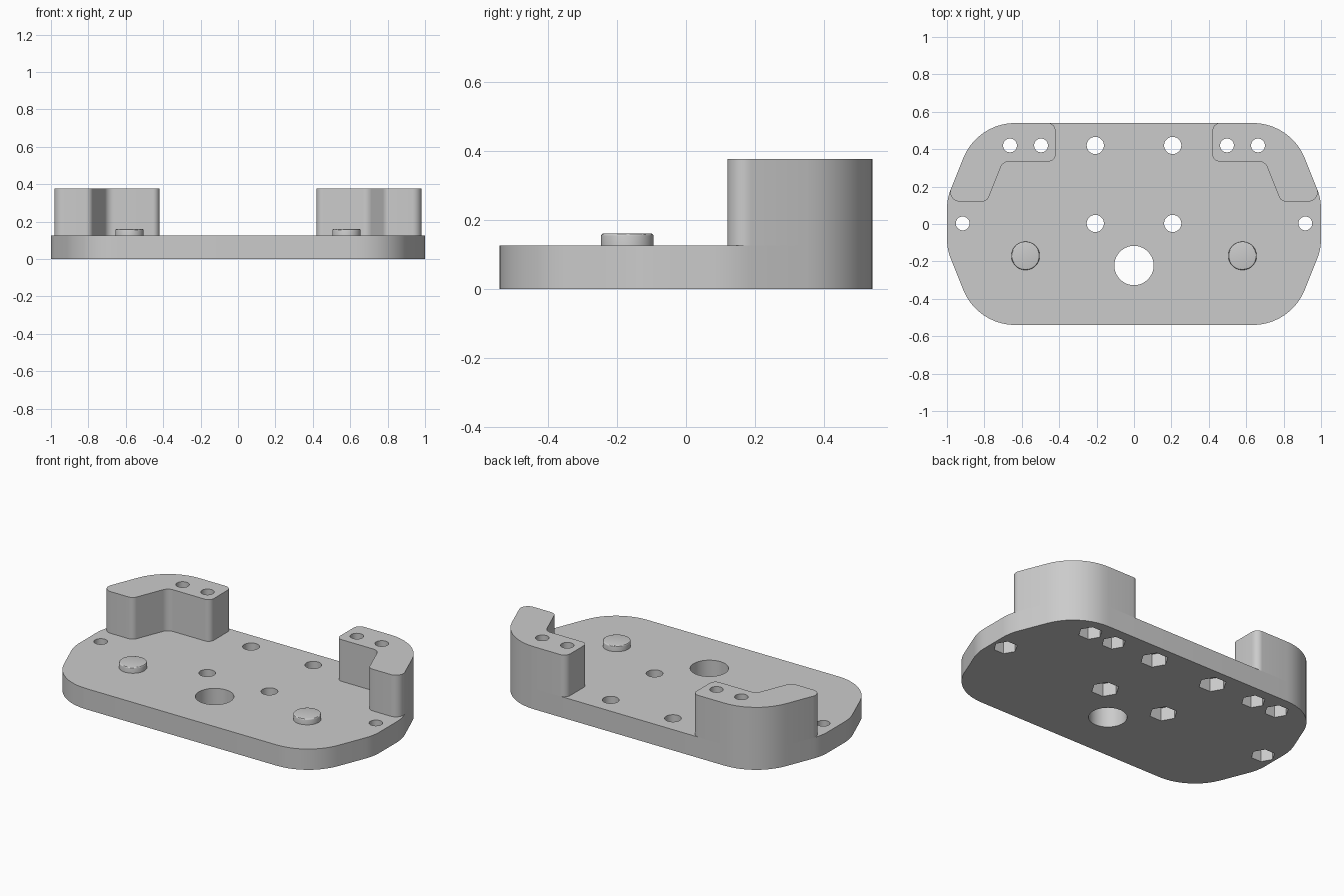
import bpy, bmesh, math
from mathutils import Vector

cube = bpy.data.objects.get("Cube")
if cube:
    bpy.data.objects.remove(cube, do_unlink=True)

grey = bpy.data.materials.new("plain grey")
grey.use_nodes = True
grey.diffuse_color = (0.6, 0.6, 0.6, 1)
grey.node_tree.nodes["Principled BSDF"].inputs["Base Color"].default_value = (0.6, 0.6, 0.6, 1)

PLATE_TOP, POST_TOP, PEG_TOP = 0.125, 0.376, 0.16


def fillet(corners, steps=10):
    """Round each (x, y, radius) corner of a polygon with an arc."""
    out = []
    for i, (x, y, r) in enumerate(corners):
        p = Vector((x, y))
        a = (Vector(corners[i - 1][:2]) - p).normalized()
        b = (Vector(corners[(i + 1) % len(corners)][:2]) - p).normalized()
        half = a.angle(b) / 2
        centre = p + (a + b).normalized() * r / math.sin(half)
        start = p + a * r / math.tan(half) - centre
        end = p + b * r / math.tan(half) - centre
        sweep = start.angle(end)
        for k in range(steps + 1):
            t = k / steps
            out.append(centre + (start * math.sin((1 - t) * sweep)
                                 + end * math.sin(t * sweep)) / math.sin(sweep))
    return out


def circle(x, y, r, sides):
    return [Vector((x + r * math.cos(math.tau * k / sides),
                    y + r * math.sin(math.tau * k / sides))) for k in range(sides)]


def extrude(name, outlines, low, high):
    """Make one object of upright prisms from flat outlines."""
    bm = bmesh.new()
    for outline in outlines:
        face = bm.faces.new([bm.verts.new((p.x, p.y, low)) for p in outline])
        new = bmesh.ops.extrude_face_region(bm, geom=[face])["geom"]
        moved = [v for v in new if isinstance(v, bmesh.types.BMVert)]
        bmesh.ops.translate(bm, verts=moved, vec=(0, 0, high - low))
    bmesh.ops.recalc_face_normals(bm, faces=bm.faces)
    mesh = bpy.data.meshes.new(name)
    bm.to_mesh(mesh)
    bm.free()
    mesh.materials.append(grey)
    obj = bpy.data.objects.new(name, mesh)
    bpy.context.collection.objects.link(obj)
    return obj


def activate(obj):
    bpy.ops.object.select_all(action="DESELECT")
    obj.select_set(True)
    bpy.context.view_layer.objects.active = obj


def cut(obj, cutter):
    activate(obj)
    mod = obj.modifiers.new("holes", "BOOLEAN")
    mod.operation, mod.solver, mod.object = "DIFFERENCE", "EXACT", cutter
    bpy.ops.object.modifier_apply(modifier=mod.name)


def smooth(obj):
    activate(obj)
    bpy.ops.object.shade_smooth_by_angle(angle=math.radians(30))


# Rounded eight-sided base plate
quarter = [(1, 0.135, 0.3), (0.838, 0.54, 0.3)]
right_half = [(x, -y, r) for x, y, r in reversed(quarter)] + quarter
outline = right_half + [(-x, -y, r) for x, y, r in right_half]
plate = extrude("base_plate", [fillet(outline)], 0, PLATE_TOP)

# Angled corner posts, flush with the plate edge
post_corners = [(0.42, 0.54, 0.04), (0.42, 0.335, 0.035), (0.70, 0.335, 0.05),
                (0.786, 0.12, 0.04), (1.006, 0.12, 0.05), (0.838, 0.54, 0.3)]
posts = [extrude(name, [fillet([(s * x, y, r) for x, y, r in post_corners])],
                 PLATE_TOP, POST_TOP)
         for s, name in ((1, "left_corner_post"), (-1, "right_corner_post"))]

# Screw holes, with six-sided nut pockets underneath, and the central hole
screws = [(0.207, 0.42, 0.046, 0.078), (0.207, 0.003, 0.046, 0.078),
          (0.916, 0.003, 0.037, 0.067), (0.663, 0.42, 0.037, 0.067),
          (0.497, 0.42, 0.037, 0.067)]
both = [(s * x, y, r, nut) for x, y, r, nut in screws for s in (1, -1)]
shafts = extrude("hole_cutter", [circle(x, y, r, 32) for x, y, r, nut in both]
                 + [circle(0, -0.222, 0.105, 64)], -0.1, 0.5)
nuts = extrude("nut_cutter", [circle(x, y, nut, 6) for x, y, r, nut in both], -0.1, 0.08)
cut(plate, shafts)
cut(plate, nuts)
for post in posts:
    cut(post, shafts)
for cutter in (shafts, nuts):
    bpy.data.objects.remove(cutter, do_unlink=True)

# Low round locating pegs with softened top rims
pegs = []
for s, name in ((1, "left_peg"), (-1, "right_peg")):
    peg = extrude(name, [circle(s * 0.58, -0.17, 0.076, 48)], PLATE_TOP - 0.01, PEG_TOP)
    bm = bmesh.new()
    bm.from_mesh(peg.data)
    rim = [e for e in bm.edges if all(v.co.z > PEG_TOP - 0.001 for v in e.verts)]
    bmesh.ops.bevel(bm, geom=rim, offset=0.007, segments=3, profile=0.5, affect="EDGES")
    bm.to_mesh(peg.data)
    bm.free()
    pegs.append(peg)

for obj in [plate] + posts + pegs:
    smooth(obj)
